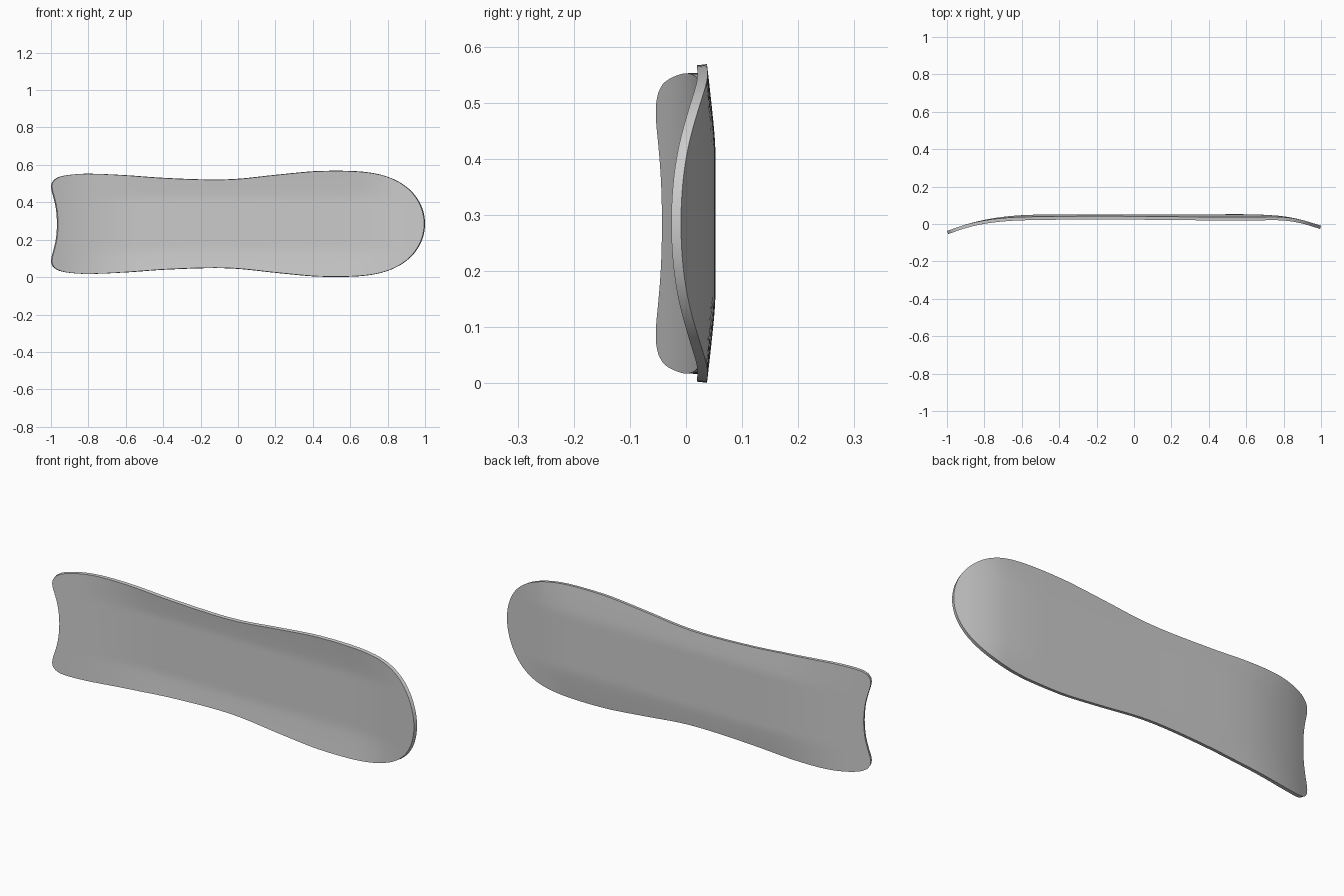
import bpy, bmesh, math

if "Cube" in bpy.data.objects:
    bpy.data.objects.remove(bpy.data.objects["Cube"])

MID_Z = 0.285      # height of the board's long axis
THICK = 0.018

# half width along the board (nose beyond x = 0.5 is a superellipse)
WIDTH = [(-.985, .235), (-.96, .25), (-.9, .262), (-.8, .268), (-.6, .26), (-.4, .246),
         (-.15, .237), (0, .241), (.2, .262), (.4, .281), (.5, .284)]
# side curve of the underside: kicked tail, flat middle, kicked nose
KICK = [(-1, -.037), (-.9, -.003), (-.8, .022), (-.7, .038), (-.6, .047), (-.45, .051),
        (0, .051), (.45, .052), (.6, .052), (.7, .049), (.8, .041), (.9, .021), (1, -.009)]
# notched tail end: x against fraction of half width
TAIL = [(0, -.968), (.2, -.970), (.4, -.976), (.6, -.987), (.8, -.999), (.92, -.997), (1, -.985)]


def curve(keys, x):
    """Smooth interpolation through the keys."""
    n = len(keys)
    x = min(max(x, keys[0][0]), keys[-1][0])
    i = max(k for k in range(n - 1) if keys[k][0] <= x)

    def slope(k):
        a, b = keys[max(k - 1, 0)], keys[min(k + 1, n - 1)]
        return (b[1] - a[1]) / (b[0] - a[0])
    (x0, y0), (x1, y1) = keys[i], keys[i + 1]
    h = x1 - x0
    t = (x - x0) / h
    return ((2*t**3 - 3*t**2 + 1) * y0 + (t**3 - 2*t*t + t) * h * slope(i)
            + (3*t*t - 2*t**3) * y1 + (t**3 - t*t) * h * slope(i + 1))


def half_width(x):
    if x <= 0.5:
        return curve(WIDTH, x)
    return 0.284 * math.sqrt(max(0, 1 - ((x - 0.5) / 0.5) ** 3))


def smooth(a, b, x):
    t = min(max((x - a) / (b - a), 0), 1)
    return t * t * (3 - 2 * t)


def surface(x, z):
    """Underside y: kick curve minus the concave lift of the long edges."""
    fade = smooth(-.95, -.45, x) * (1 - smooth(.6, .95, x))
    lift = max(0, (abs(z) - .14) / .145) ** 1.15
    return curve(KICK, x) - .015 * fade * lift


# stations: closer together at the tail and the nose
stations = [-.985 + 1.485 * (i / 56) ** 1.3 for i in range(56)]
stations += [.5 + .5 * math.sin(math.pi / 2 * i / 32) for i in range(33)]
ROWS = 32

# deck: one curved sheet, thickened
bm = bmesh.new()
grid = []
for s in stations:
    col = []
    for j in range(ROWS + 1):
        v = math.sin(math.pi / 2 * (2 * j / ROWS - 1))
        fade = max(0, 1 - (s + .985) / .3) ** 2
        x = s + (curve(TAIL, abs(v)) + .985) * fade
        z = v * half_width(s)
        col.append(bm.verts.new((x, surface(x, z), MID_Z + z)))
    grid.append(col)
for a, b in zip(grid, grid[1:]):
    for j in range(ROWS):
        bm.faces.new((a[j], a[j + 1], b[j + 1], b[j]))
bmesh.ops.remove_doubles(bm, verts=bm.verts, dist=1e-5)
bm.normal_update()
if sum(f.normal.y for f in bm.faces) < 0:
    bmesh.ops.reverse_faces(bm, faces=bm.faces)
mesh = bpy.data.meshes.new("deck")
bm.to_mesh(mesh)
bm.free()
deck = bpy.data.objects.new("deck", mesh)
bpy.context.collection.objects.link(deck)

solid = deck.modifiers.new("thickness", 'SOLIDIFY')
solid.thickness = THICK
solid.offset = -1

bpy.context.view_layer.objects.active = deck
deck.select_set(True)
bpy.ops.object.modifier_apply(modifier=solid.name)
bpy.ops.object.shade_smooth_by_angle(angle=math.radians(35))
